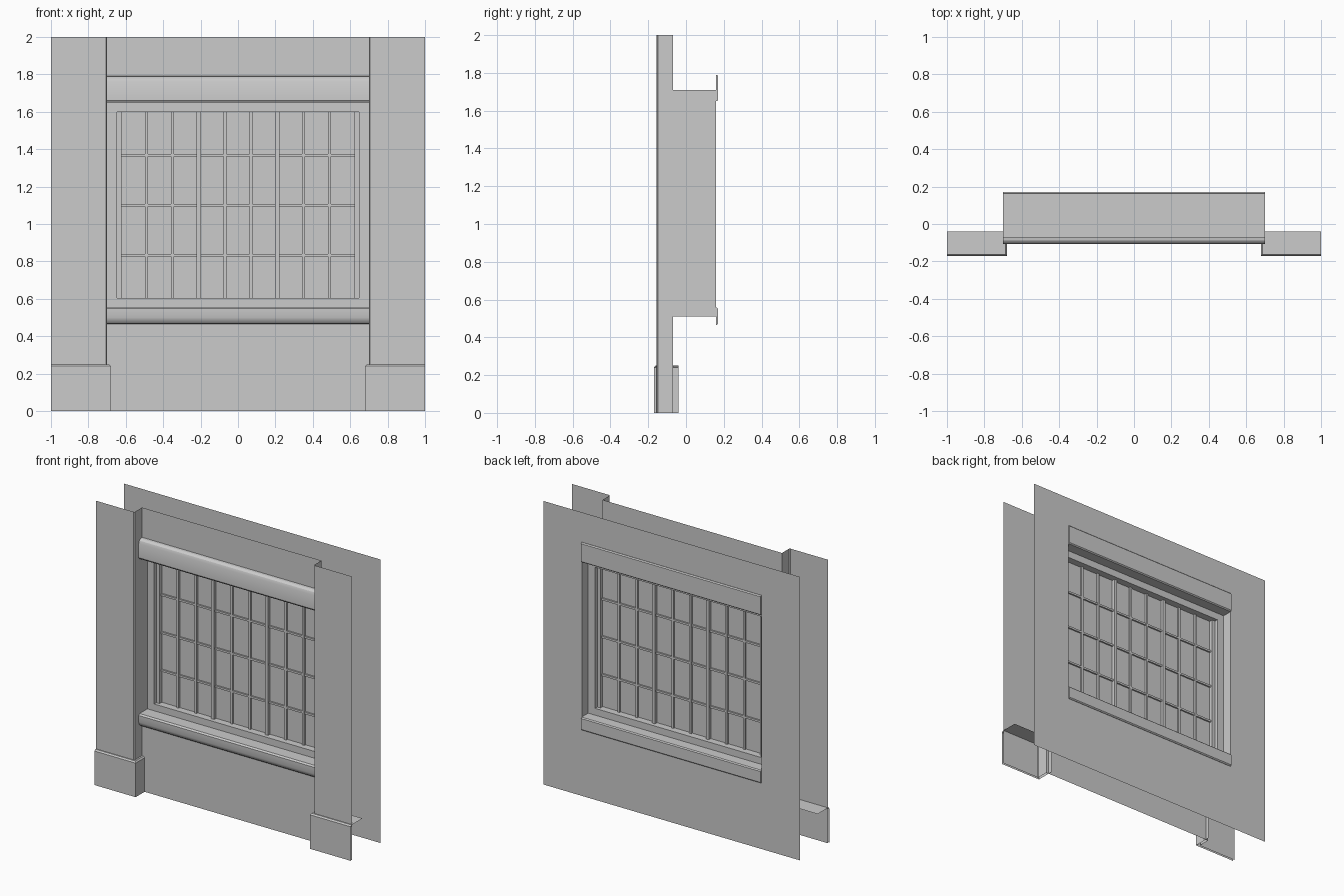
import bpy, bmesh

if "Cube" in bpy.data.objects:
    bpy.data.objects.remove(bpy.data.objects["Cube"])


def make(name, verts, faces, bevel=0):
    me = bpy.data.meshes.new(name)
    me.from_pydata(verts, [], faces)
    ob = bpy.data.objects.new(name, me)
    bpy.context.collection.objects.link(ob)
    if bevel:
        m = ob.modifiers.new("soft_edge", 'BEVEL')
        m.width, m.segments = bevel, 2
    return ob


def fix_normals(ob):
    bm = bmesh.new()
    bm.from_mesh(ob.data)
    bmesh.ops.recalc_face_normals(bm, faces=bm.faces)
    bm.to_mesh(ob.data)
    bm.free()


def box(name, x0, x1, y0, y1, z0, z1):
    v = [(x, y, z) for x in (x0, x1) for y in (y0, y1) for z in (z0, z1)]
    f = [(0, 1, 3, 2), (4, 6, 7, 5), (0, 4, 5, 1), (2, 3, 7, 6), (0, 2, 6, 4), (1, 5, 7, 3)]
    ob = make(name, v, f)
    fix_normals(ob)
    return ob


def sheet(name, x0, x1, y, z0, z1, back=False):
    f = (0, 1, 2, 3) if not back else (3, 2, 1, 0)
    return make(name, [(x0, y, z0), (x1, y, z0), (x1, y, z1), (x0, y, z1)], [f])


def moulding(name, pts, half):
    # (y, z) cross-section extruded along x
    n = len(pts)
    v = [(x, y, z) for x in (-half, half) for y, z in pts]
    f = [(i, (i + 1) % n, n + (i + 1) % n, n + i) for i in range(n)]
    f += [tuple(range(n)), tuple(range(2 * n - 1, n - 1, -1))]
    ob = make(name, v, f)
    fix_normals(ob)
    ob.data.shade_smooth()
    bpy.context.view_layer.objects.active = ob
    ob.select_set(True)
    bpy.ops.object.shade_smooth_by_angle()
    ob.select_set(False)


W = 0.70               # half width of the opening
FY, BY = -0.07, 0.16   # front and back wall planes
GY = 0.04              # glass plane

# Front wall panels below and above the window
sheet("front_wall_lower", -W, W, FY, 0, 0.51)
sheet("front_wall_upper", -W, W, FY, 1.71, 2)

# Back wall with opening
sheet("back_wall_lower", -1, 1, BY, 0, 0.51, True)
sheet("back_wall_upper", -1, 1, BY, 1.71, 2, True)

for s, side in ((-1, "left"), (1, "right")):
    a, b = sorted((s * W, s * 1.0))
    sheet("back_wall_" + side, a, b, BY, 0.51, 1.71, True)
    # Window reveal
    make("reveal_" + side, [(s * W, FY, .51), (s * W, BY, .51), (s * W, BY, 1.71), (s * W, FY, 1.71)],
         [(0, 1, 2, 3) if s > 0 else (3, 2, 1, 0)][:1])
    # Pilaster: front face and inner return, open behind
    prof = [(1.0, -.155), (.706, -.155), (.70, -.149), (.70, FY)]
    v = [(s * x, y, z) for z in (0, 2) for x, y in prof]
    q = [(i, i + 1, i + 5, i + 4) for i in range(3)]
    make("pilaster_" + side, v, [t[::-1] for t in q] if s > 0 else q)
    # Plinth: front, inner return and lid with a small chamfer
    v = []
    for o, z in ((0, 0), (0, .24), (.008, .25)):
        v += [(s * 1.0, -.17 + o, z), (s * (.68 + o), -.17 + o, z), (s * (.68 + o), -.04, z)]
    v.append((s * 1.0, -.04, .25))
    q = [(r + i, r + i + 1, r + i + 4, r + i + 3) for r in (0, 3) for i in range(2)] + [(6, 7, 8, 9)]
    make("plinth_" + side, v, [t[::-1] for t in q] if s > 0 else q)
    # Window jamb and inner stop
    a, b = sorted((s * .647, s * W))
    box("jamb_" + side, a, b, -.01, .09, .557, 1.65)
    a, b = sorted((s * .622, s * .647))
    box("stop_" + side, a, b, .015, .065, .60, 1.605)

# Lintel and sill mouldings, running through the wall
moulding("lintel", [(FY, 1.79), (-.087, 1.788), (-.10, 1.778), (-.107, 1.76), (-.107, 1.66), (-.10, 1.65),
                    (.163, 1.65), (.17, 1.657), (.17, 1.783), (.163, 1.79), (BY, 1.79), (BY, 1.71), (FY, 1.71)], W)
moulding("sill", [(FY, .466), (-.087, .468), (-.10, .48), (-.107, .50), (-.107, .547), (-.097, .557),
                  (.163, .557), (.17, .55), (.17, .473), (.163, .466), (BY, .466), (BY, .51), (FY, .51)], W)

# Window frame rails
box("frame_bottom_rail", -W, W, -.01, .09, .557, .605)
box("frame_top_rail", -W, W, -.01, .09, 1.60, 1.65)

# Glass
sheet("glass", -.63, .63, GY, .60, 1.605)

# Glazing bars: every third vertical is a thick mullion
for i in range(1, 9):
    x = -.63 + .14 * i
    w, d = (.012, .022) if i % 3 == 0 else (.008, .013)
    box("mullion" if i % 3 == 0 else "thin_bar", x - w, x + w, GY - d, GY + d, .60, 1.605)
for z in (.833, 1.10, 1.367):
    box("cross_bar", -.625, .625, GY - .011, GY + .011, z - .007, z + .007)
